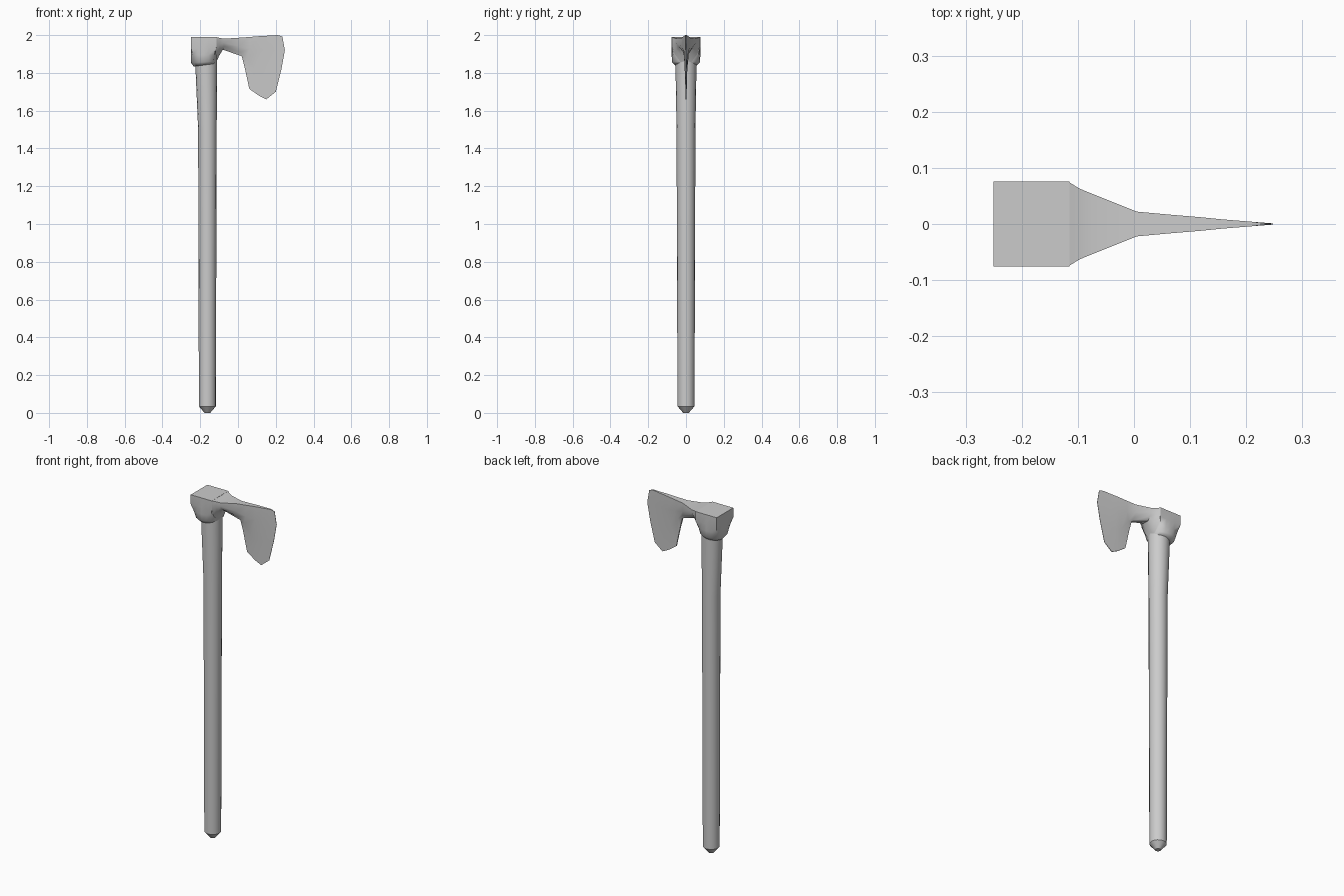
import bpy, bmesh, math


def loft(bm, rings):
    """Bridge closed rings of equal length and cap both ends."""
    vs = [[bm.verts.new(p) for p in r] for r in rings]
    n = len(vs[0])
    for a, b in zip(vs, vs[1:]):
        for i in range(n):
            j = (i + 1) % n
            bm.faces.new((a[i], a[j], b[j], b[i]))
    bm.faces.new(vs[0][::-1])
    bm.faces.new(vs[-1])


def finish(bm, name, angle):
    bmesh.ops.recalc_face_normals(bm, faces=bm.faces)
    me = bpy.data.meshes.new(name)
    bm.to_mesh(me)
    bm.free()
    ob = bpy.data.objects.new(name, me)
    bpy.context.collection.objects.link(ob)
    bpy.ops.object.select_all(action='DESELECT')
    ob.select_set(True)
    bpy.context.view_layer.objects.active = ob
    bpy.ops.object.shade_smooth_by_angle(angle=math.radians(angle))
    return ob


def ring(cx, rx, ry, z, n, square=0.0, tilt=0.0):
    """Ellipse that can be morphed towards a rectangle."""
    pts = []
    for i in range(n):
        a = 2 * math.pi * i / n
        c, s = math.cos(a), math.sin(a)
        k = 1 + square * (1 / max(abs(c), abs(s)) - 1)
        pts.append((cx + rx * c * k, ry * s * k, z + tilt * c))
    return pts


# Handle: long shaft, chamfered foot, slight swell backwards at the top
bm = bmesh.new()
loft(bm, [ring(cx, rx, ry, z, 16) for cx, rx, ry, z in [
    (-.162, .015, .015, 0), (-.162, .045, .045, .035),
    (-.162, .049, .050, 1.5), (-.167, .057, .055, 1.8), (-.168, .058, .056, 1.88)]])
finish(bm, "handle", 35)

# Socket: square on top, rounded collar below
bm = bmesh.new()
loft(bm, [ring(cx, rx, ry, z, 16, q, t) for cx, rx, ry, z, q, t in [
    (-.174, .060, .060, 1.842, 0, .008), (-.180, .069, .074, 1.857, .1, .004),
    (-.1825, .0675, .076, 1.895, .45, 0), (-.1825, .0675, .076, 1.935, 1, 0),
    (-.1825, .0675, .076, 1.99, 1, 0)]])
finish(bm, "axe_socket", 50)

# Blade: sections from the socket to the cutting edge, each (x, z, half width)
sections = [
    [(-.118, 1.99, .076), (-.118, 1.94, .076), (-.118, 1.90, .060), (-.114, 1.858, .030)],
    [(-.097, 1.985, .063), (-.097, 1.95, .063), (-.097, 1.92, .050), (-.100, 1.89, .025)],
    [(-.075, 1.981, .054), (-.075, 1.96, .054), (-.075, 1.94, .040), (-.080, 1.923, .018)],
    [(.005, 1.986, .022), (.005, 1.94, .022), (.012, 1.91, .015), (.02, 1.888, .006)],
    [(.06, 1.990, .017), (.06, 1.925, .017), (.045, 1.88, .009), (.035, 1.83, .004)],
    [(.12, 1.995, .012), (.12, 1.92, .012), (.09, 1.82, .007), (.06, 1.715, .003)],
    [(.16, 1.997, .008), (.16, 1.92, .008), (.13, 1.80, .005), (.11, 1.68, .003)],
    [(.21, 2.00, .004), (.21, 1.92, .004), (.18, 1.80, .003), (.15, 1.66, .002)],
    [(.235, 1.993, .001), (.248, 1.92, .001), (.23, 1.82, .001), (.20, 1.70, .001)]]
bm = bmesh.new()
loft(bm, [[(x, w, z) for x, z, w in s] + [(x, -w, z) for x, z, w in reversed(s)]
          for s in sections])
finish(bm, "axe_blade", 50)
